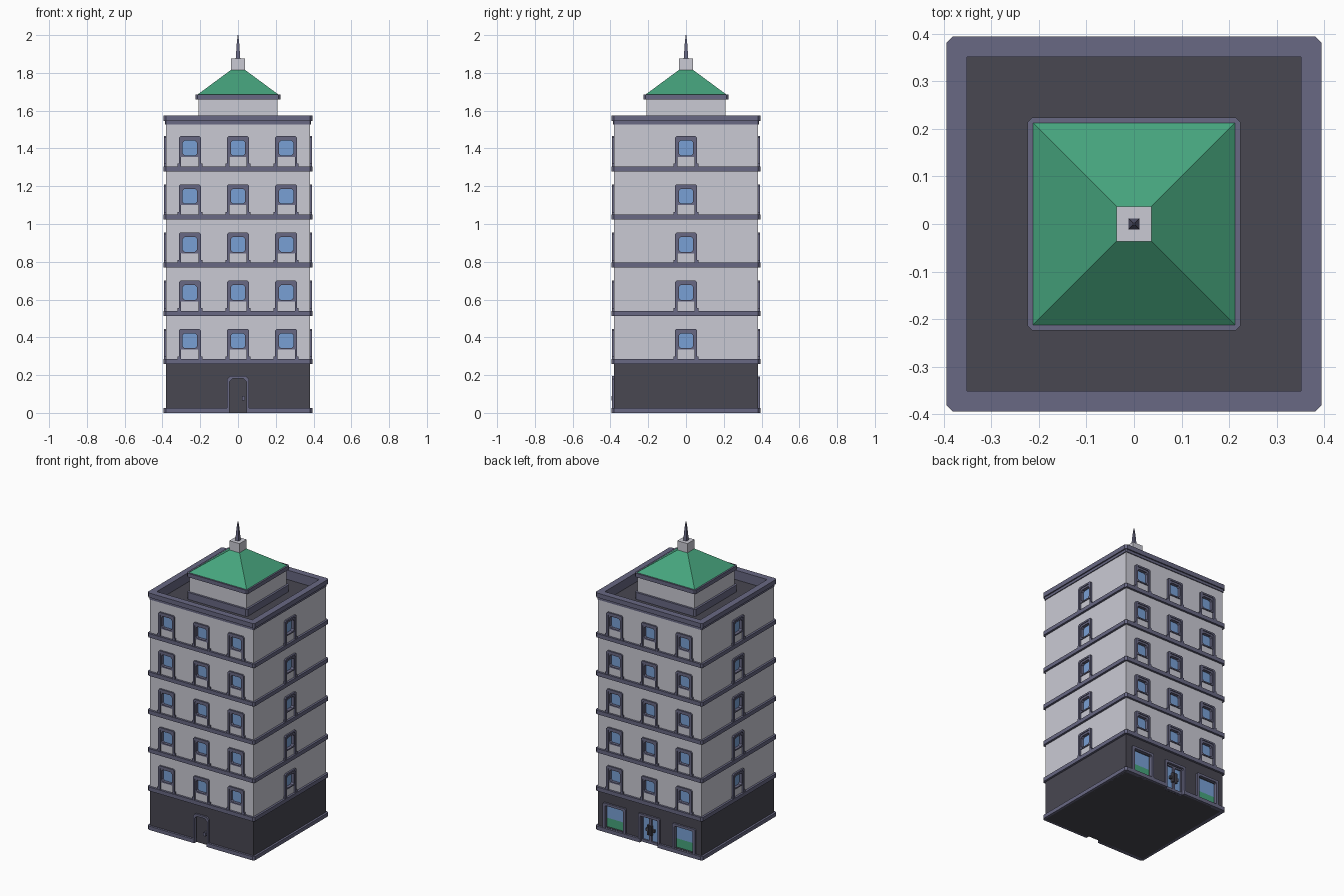
import bpy, bmesh, math
from mathutils import Matrix

if "Cube" in bpy.data.objects:
    bpy.data.objects.remove(bpy.data.objects["Cube"])


def mat(name, r, g, b):
    lin = [(c / 255 / 12.92) if c < 11 else ((c / 255 + 0.055) / 1.055) ** 2.4 for c in (r, g, b)]
    m = bpy.data.materials.new(name)
    m.diffuse_color = (*lin, 1)
    m.use_nodes = True
    m.node_tree.nodes["Principled BSDF"].inputs["Base Color"].default_value = m.diffuse_color
    return m


WALL = mat("pale_stone", 202, 202, 212)
TRIM = mat("slate_trim", 104, 104, 131)
DARK = mat("charcoal", 72, 71, 81)
GREEN = mat("roof_green", 70, 164, 125)
GLASS = mat("glass_blue", 121, 160, 213)

# local frame: x across, z up, depth d points outward (-y)
UP = Matrix.Rotation(-math.pi / 2, 4, 'X')  # turns depth into height


def prism(bm, pts, d0, d1, M, top=1.0):
    """Extrude a profile from depth d0 to d1; top scales the far end."""
    a = [bm.verts.new(M @ Matrix.Translation((x, -d0, z)).translation) for x, z in pts]
    b = [bm.verts.new(M @ Matrix.Translation((x * top, -d1, z * top)).translation) for x, z in pts]
    n = len(pts)
    bm.faces.new(a)
    bm.faces.new(b[::-1])
    for i in range(n):
        bm.faces.new((a[i], b[i], b[(i + 1) % n], a[(i + 1) % n]))


def ring(bm, outer, inner, d0, d1, M):
    """Extruded band between two profiles with equal point counts."""
    L = [[bm.verts.new(M @ Matrix.Translation((x, -d, z)).translation) for x, z in p]
         for p, d in ((outer, d0), (outer, d1), (inner, d1), (inner, d0))]
    n = len(outer)
    for k in range(4):
        p, q = L[k], L[(k + 1) % 4]
        for i in range(n):
            bm.faces.new((p[i], q[i], q[(i + 1) % n], p[(i + 1) % n]))


def rect(x0, x1, z0, z1):
    return [(x0, z0), (x1, z0), (x1, z1), (x0, z1)]


def octa(x, z0, z1, c):
    return [(-x + c, z0), (x - c, z0), (x, z0 + c), (x, z1 - c),
            (x - c, z1), (-x + c, z1), (-x, z1 - c), (-x, z0 + c)]


def arch(w, h, iw, ih, c, foot=0.008, fh=0.014):
    """Inverted U surround with feet and clipped top corners."""
    half = [(w + foot, 0), (w + foot, fh), (w, fh), (w, h - c), (w - c, h)]
    inn = [(iw, 0), (iw, ih - c), (iw - c, ih)]
    return ([(-x, z) for x, z in half] + half[::-1] + inn + [(-x, z) for x, z in inn[::-1]])


def side(angle, x=0, z=0):
    return Matrix.Rotation(math.radians(angle), 4, 'Z') @ Matrix.Translation((x, 0, z))


def finish(bm, name, m):
    bmesh.ops.recalc_face_normals(bm, faces=bm.faces)
    me = bpy.data.meshes.new(name)
    bm.to_mesh(me)
    bm.free()
    ob = bpy.data.objects.new(name, me)
    bpy.context.collection.objects.link(ob)
    if m:
        me.materials.append(m)
    return ob


def build(name, m, fn):
    bm = bmesh.new()
    fn(bm)
    return finish(bm, name, m)


def block(name, m, half, z0, z1, top=1.0):
    return build(name, m, lambda bm: prism(bm, rect(-half, half, -half, half), z0, z1, UP, top))


def band(name, m, outer, inner, z0, z1, c=0.012):
    return build(name, m, lambda bm: ring(bm, octa(outer, -outer, outer, c),
                                          octa(inner, -inner, inner, 0.0001), z0, z1, UP))


def cut(objs, cutter):
    for ob in objs:
        mod = ob.modifiers.new("openings", 'BOOLEAN')
        mod.operation, mod.solver, mod.object = 'DIFFERENCE', 'EXACT', cutter
        bpy.context.view_layer.objects.active = ob
        bpy.ops.object.modifier_apply(modifier=mod.name)
    bpy.data.objects.remove(cutter)


def everywhere(fn):
    """Run fn(bm, M) for every upper window."""
    def go(bm):
        for M in spots:
            fn(bm, M)
    return go


FLOORS = [0.285 + 0.255 * k for k in range(5)]
COLS = [-0.255, 0, 0.255]
spots = [side(a, x, z) for z in FLOORS
         for a, xs in ((0, COLS), (180, COLS), (90, [0]), (270, [0])) for x in xs]
FRONT, BACK = side(0), side(180)
SHOPS = [side(180, -0.255), side(180, 0.255)]

# main volumes
ground = block("ground_floor", DARK, 0.38, 0, 0.27)
tower = block("upper_walls", WALL, 0.38, 0.27, 1.51)
base = band("base_band", TRIM, 0.394, 0.37, 0, 0.025)
for i, z in enumerate(FLOORS):
    band(f"floor_band_{i + 1}", TRIM, 0.394, 0.375, z - 0.026, z)

# window, door and shop openings
cut([tower], build("window_cutter", None, everywhere(
    lambda bm, M: prism(bm, rect(-0.044, 0.044, 0.055, 0.146), 0.36, 0.42, M))))


def ground_holes(bm):
    prism(bm, rect(-0.046, 0.046, -0.02, 0.182), 0.36, 0.42, FRONT)
    prism(bm, rect(-0.066, 0.066, -0.02, 0.176), 0.36, 0.42, BACK)
    for M in SHOPS:
        prism(bm, rect(-0.068, 0.068, 0.027, 0.176), 0.36, 0.42, M)


cut([ground, base], build("ground_cutter", None, ground_holes))

# upper windows
build("window_surrounds", TRIM, everywhere(
    lambda bm, M: prism(bm, arch(0.058, 0.16, 0.046, 0.149, 0.008), 0.375, 0.391, M)))
build("window_sashes", TRIM, everywhere(
    lambda bm, M: ring(bm, octa(0.047, 0.05, 0.15, 0.002), octa(0.038, 0.058, 0.136, 0.01), 0.361, 0.386, M)))
build("window_glass", GLASS, everywhere(
    lambda bm, M: prism(bm, octa(0.042, 0.056, 0.142, 0.005), 0.358, 0.366, M)))

# front door
build("front_door_surround", TRIM,
      lambda bm: prism(bm, arch(0.057, 0.196, 0.045, 0.182, 0.016, 0.007, 0.027), 0.375, 0.392, FRONT))
build("front_door", DARK, lambda bm: prism(bm, rect(-0.047, 0.047, 0, 0.183), 0.358, 0.37, FRONT))
build("front_door_handle", TRIM,
      lambda bm: prism(bm, octa(0.008, 0.066, 0.09, 0.003), 0.369, 0.394, side(0, 0.028)))


# shop windows and double door at the back
def shop_frames(bm):
    for M in SHOPS:
        prism(bm, arch(0.084, 0.192, 0.067, 0.176, 0.006, 0.008, 0.027), 0.375, 0.392, M)
    prism(bm, arch(0.08, 0.192, 0.065, 0.176, 0.006, 0.008, 0.027), 0.375, 0.392, BACK)


def shop_glass(bm):
    for M in SHOPS:
        prism(bm, rect(-0.07, 0.07, 0.085, 0.178), 0.358, 0.366, M)
    prism(bm, rect(-0.066, 0.066, 0.002, 0.178), 0.358, 0.366, BACK)


def shop_panels(bm):
    for M in SHOPS:
        prism(bm, rect(-0.07, 0.07, 0.025, 0.085), 0.358, 0.366, M)


def door_leaves(bm):
    for s in (-1, 1):
        M = side(180, s * 0.033)
        ring(bm, rect(-0.033, 0.033, 0, 0.177), rect(-0.024, 0.024, 0.018, 0.166), 0.361, 0.375, M)


def door_handles(bm):
    for s in (-1, 1):
        prism(bm, rect(-0.006, 0.006, 0.06, 0.125), 0.37, 0.386, side(180, s * 0.012))
        prism(bm, rect(-0.012, 0.012, 0.082, 0.1), 0.364, 0.38, side(180, s * 0.02))


build("shop_surrounds", TRIM, shop_frames)
build("shop_glass", GLASS, shop_glass)
build("shop_lower_panels", GREEN, shop_panels)
build("double_door_leaves", TRIM, door_leaves)
build("double_door_handles", DARK, door_handles)

# parapet and roof deck
band("parapet_wall", WALL, 0.38, 0.36, 1.51, 1.545, 0.0001)
band("parapet_lining", TRIM, 0.362, 0.352, 1.505, 1.56, 0.0001)
band("cornice_lower", TRIM, 0.386, 0.37, 1.528, 1.546, 0.006)
band("cornice_upper", TRIM, 0.394, 0.351, 1.545, 1.575)
block("roof_deck", DARK, 0.36, 1.5, 1.512)

# penthouse with pyramid roof and spire
block("penthouse_walls", WALL, 0.209, 1.505, 1.67)
band("penthouse_base", TRIM, 0.223, 0.2, 1.511, 1.558, 0.01)
block("penthouse_cornice_core", TRIM, 0.212, 1.662, 1.685)
band("penthouse_cornice", TRIM, 0.224, 0.2, 1.66, 1.686, 0.01)
block("pyramid_roof", GREEN, 0.213, 1.686, 1.816, 0.037 / 0.213)
block("finial_block", WALL, 0.037, 1.81, 1.877)
block("spire_lower", TRIM, 0.012, 1.877, 1.955, 0.55)
block("spire_tip", TRIM, 0.0066, 1.955, 2.0, 0.3)
